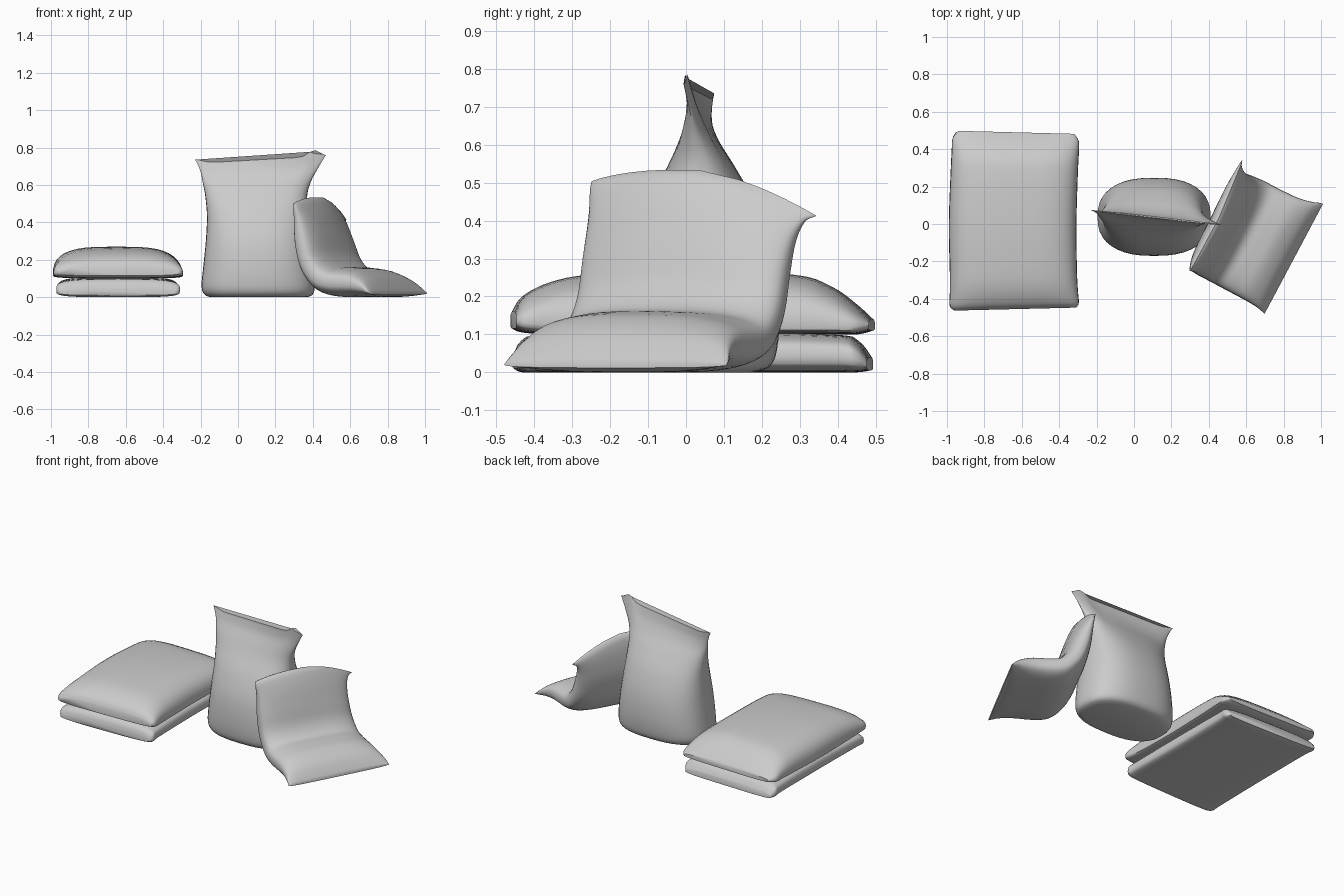
import bpy
import math


def smooth_rows(rows, k):
    """Catmull-Rom interpolation of the control rows."""
    out = []
    for i in range(len(rows) - 1):
        a, b, c, d = (rows[max(i - 1, 0)], rows[i], rows[i + 1],
                      rows[min(i + 2, len(rows) - 1)])
        for j in range(k):
            t = j / k
            out.append([0.5 * (2 * q + (r - p) * t + (2 * p - 5 * q + 4 * r - s) * t * t
                               + (3 * q - p - 3 * r + s) * t ** 3)
                        for p, q, r, s in zip(a, b, c, d)])
    out.append(list(rows[-1]))
    return out


def power(x, e):
    return math.copysign(abs(x) ** e, x) if abs(x) > 1e-9 else 0.0


def bump(u, c, w):
    return math.exp(-((u - c) / w) ** 2)


def loft(name, rows, section, k=4, m=40):
    """Skin a closed ring per row, capped at both ends."""
    verts, faces = [], []
    rows = smooth_rows(rows, k)
    for row in rows:
        for i in range(m):
            a = 2 * math.pi * i / m
            x, y, z = section(row, math.cos(a), math.sin(a))
            verts.append((x, y, max(z, 0.0)))
    for r in range(len(rows) - 1):
        for i in range(m):
            j = (i + 1) % m
            faces.append((r * m + i, r * m + j, (r + 1) * m + j, (r + 1) * m + i))
    faces.append(tuple(range(m))[::-1])
    faces.append(tuple(range((len(rows) - 1) * m, len(rows) * m)))
    mesh = bpy.data.meshes.new(name)
    mesh.from_pydata(verts, [], faces)
    obj = bpy.data.objects.new(name, mesh)
    bpy.context.collection.objects.link(obj)
    bpy.ops.object.select_all(action='DESELECT')
    obj.select_set(True)
    bpy.context.view_layer.objects.active = obj
    bpy.ops.object.mode_set(mode='EDIT')
    bpy.ops.mesh.select_all(action='SELECT')
    bpy.ops.mesh.normals_make_consistent(inside=False)
    bpy.ops.object.mode_set(mode='OBJECT')
    bpy.ops.object.shade_smooth_by_angle(angle=math.radians(50))
    return obj


# Lying sacks: rows are y, x left, x right, z bottom, z seam, z top
def lying(top_e):
    def section(row, c, s):
        y, x0, x1, zb, zs, zt = row
        u = power(c, 0.6)
        x = (x0 + x1) / 2 + (x1 - x0) / 2 * u
        z = zs + ((zt - zs) * power(s, top_e) if s > 0 else (zs - zb) * power(s, 0.45))
        return x, y + 0.008 * u * math.copysign(1, -y), z
    return section


loft("lower_lying_sack", [
    (-0.45, -0.95, -0.33, 0.01, 0.025, 0.04),
    (-0.43, -0.97, -0.31, 0.00, 0.035, 0.085),
    (-0.36, -0.97, -0.315, 0.00, 0.04, 0.10),
    (0.00, -0.965, -0.32, 0.00, 0.04, 0.11),
    (0.38, -0.965, -0.315, 0.00, 0.04, 0.10),
    (0.45, -0.97, -0.31, 0.00, 0.035, 0.085),
    (0.485, -0.95, -0.33, 0.005, 0.02, 0.04)], lying(0.5))
loft("upper_lying_sack", [
    (-0.455, -0.96, -0.31, 0.115, 0.135, 0.16),
    (-0.43, -0.985, -0.295, 0.105, 0.13, 0.20),
    (-0.36, -0.985, -0.30, 0.10, 0.125, 0.237),
    (-0.25, -0.985, -0.305, 0.10, 0.12, 0.258),
    (0.00, -0.99, -0.308, 0.10, 0.12, 0.27),
    (0.28, -0.98, -0.30, 0.10, 0.12, 0.258),
    (0.38, -0.975, -0.295, 0.10, 0.12, 0.228),
    (0.45, -0.97, -0.295, 0.10, 0.12, 0.178),
    (0.49, -0.94, -0.32, 0.11, 0.125, 0.14)], lying(0.75))


# Standing sack: rows are z, x left, x right, y front, y back
def standing(row, c, s):
    z, x0, x1, y0, y1 = row
    g = max(0.0, min(1.0, (z - 0.45) / 0.285)) ** 2
    u = power(c, 0.8)
    x = (x0 + x1) / 2 + (x1 - x0) / 2 * u
    y = (y0 + y1) / 2 + (y1 - y0) / 2 * power(s, 0.8) - 0.04 * u * g
    dz = 0.02 * u + 0.035 * bump(u, 0.82, 0.12) + 0.02 * bump(u, -1, 0.15)
    return x, y, z + g * dz


loft("standing_sack", [
    (0.0, -0.15, 0.37, -0.11, 0.18),
    (0.015, -0.18, 0.40, -0.145, 0.22),
    (0.06, -0.195, 0.41, -0.165, 0.24),
    (0.17, -0.185, 0.40, -0.17, 0.247),
    (0.30, -0.172, 0.385, -0.155, 0.232),
    (0.43, -0.166, 0.372, -0.11, 0.19),
    (0.54, -0.175, 0.37, -0.05, 0.13),
    (0.61, -0.188, 0.39, -0.015, 0.085),
    (0.67, -0.20, 0.425, 0.015, 0.055),
    (0.715, -0.218, 0.455, 0.027, 0.042),
    (0.735, -0.23, 0.47, 0.03, 0.038)], standing)


# Slumped sack: rows are inner (s, z), outer (s, z), width start and end
ANG = math.radians(-28)


def slumped(row, c, s):
    si, zi, so, zo, w0, w1 = row
    u, f = power(c, 0.6), power(s, 0.7)
    w = (w0 + w1) / 2 + (w1 - w0) / 2 * u
    d = (si + so) / 2 + (si - so) / 2 * f
    z = (zi + zo) / 2 + (zi - zo) / 2 * f
    g = max(0.0, min(1.0, z / 0.53)) ** 2
    z -= g * (0.12 * max(0, (u + 0.1) / 1.1) ** 1.6 + 0.03 * max(0, -u) ** 3)
    d -= 0.03 * g * max(0, u)
    return (0.28 + d * math.cos(ANG) - w * math.sin(ANG),
            -0.24 + d * math.sin(ANG) + w * math.cos(ANG), z)


loft("slumped_sack", [
    (0.025, 0.535, 0.015, 0.53, 0.0, 0.655),
    (0.05, 0.515, 0.0, 0.50, 0.0, 0.625),
    (0.085, 0.44, -0.012, 0.41, 0.005, 0.605),
    (0.12, 0.33, -0.01, 0.28, 0.0, 0.60),
    (0.15, 0.23, 0.025, 0.14, 0.0, 0.605),
    (0.20, 0.17, 0.10, 0.04, 0.0, 0.61),
    (0.27, 0.16, 0.19, 0.003, 0.0, 0.61),
    (0.35, 0.148, 0.34, 0.0, 0.0, 0.615),
    (0.42, 0.11, 0.42, 0.0, -0.003, 0.63),
    (0.46, 0.065, 0.46, 0.004, -0.01, 0.645),
    (0.482, 0.03, 0.482, 0.012, -0.015, 0.65)], slumped)
